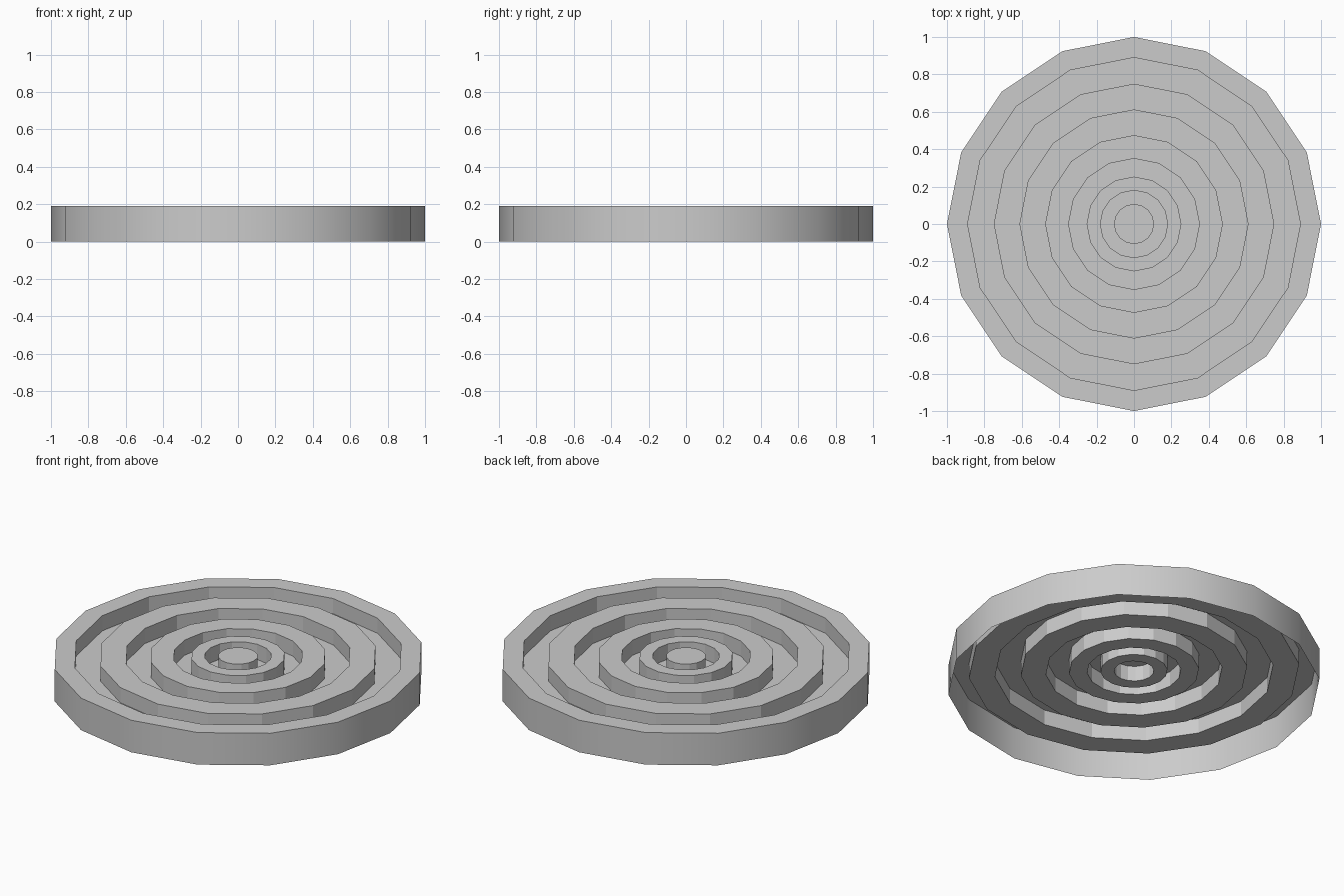
import bpy, bmesh, math

if "Cube" in bpy.data.objects:
    bpy.data.objects.remove(bpy.data.objects["Cube"])

SIDES = 16
TOP, FLOOR = 0.19, 0.10
RADII = [0.89, 0.75, 0.61, 0.475, 0.35, 0.253, 0.18, 0.107]

# Corrugated profile: outer skirt, then alternating ridges and grooves to the hub
profile = [(1.0, 0.0), (1.0, TOP)]
level = TOP
for r in RADII:
    profile.append((r, level))
    level = FLOOR if level == TOP else TOP
    profile.append((r, level))

# Revolve the profile as an open shell
bm = bmesh.new()
rings = []
for r, z in profile:
    rings.append([bm.verts.new((r * math.cos(2 * math.pi * i / SIDES),
                                r * math.sin(2 * math.pi * i / SIDES), z))
                  for i in range(SIDES)])
for k, (a, b) in enumerate(zip(rings, rings[1:])):
    for i in range(SIDES):
        j = (i + 1) % SIDES
        face = bm.faces.new((a[i], a[j], b[j], b[i]))
        face.smooth = (k == 0)  # only the outer rim is smooth

# Cap of the central hub
bm.faces.new(rings[-1])

mesh = bpy.data.meshes.new("ribbed_disc")
bm.to_mesh(mesh)
bm.free()
disc = bpy.data.objects.new("ribbed_disc", mesh)
bpy.context.collection.objects.link(disc)
